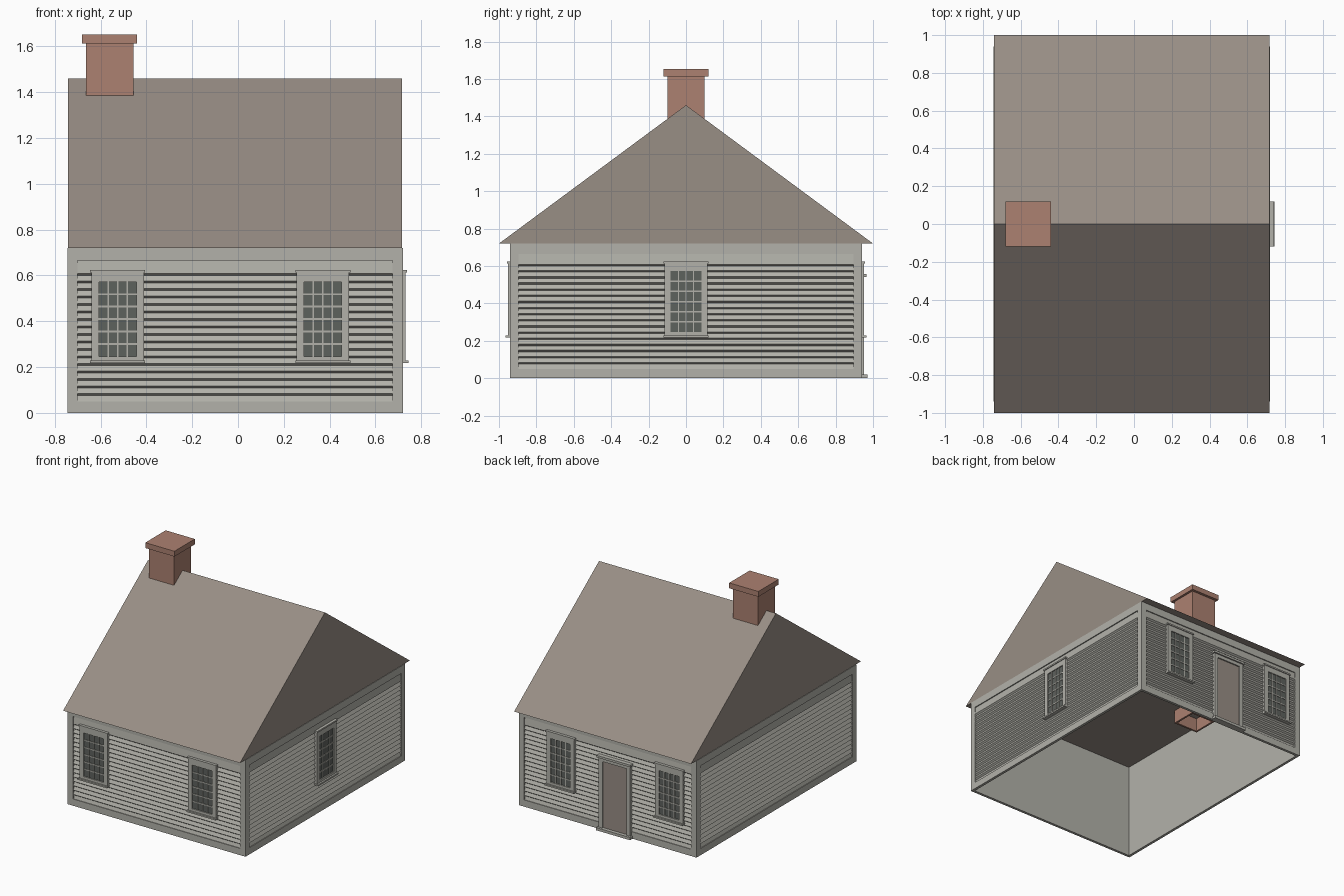
import bpy, bmesh
from math import pi
from mathutils import Matrix, Vector

default = bpy.data.objects.get("Cube")
if default:
    bpy.data.objects.remove(default, do_unlink=True)


def material(name, rgb):
    m = bpy.data.materials.new(name)
    m.use_nodes = True
    colour = [(c / 255) ** 2.2 for c in rgb] + [1.0]
    m.diffuse_color = colour
    m.node_tree.nodes["Principled BSDF"].inputs["Base Color"].default_value = colour
    return m


PAINT = material("pale grey paint", (177, 176, 168))
ROOF = material("brown grey shingle", (151, 141, 132))
BRICK = material("red brick", (171, 128, 112))
GLASS = material("dark glass", (94, 98, 94))

CX = -0.0125            # house centre in x
HALF_X, HALF_Y = 0.7325, 0.94
EAVE, RIDGE = 0.72, 1.46
THICK = 0.02            # wall thickness
MARGIN = 0.045          # corner board width
LOW, HIGH = 0.05, 0.665  # siding panel


def finish(bm, name, mat, matrix=None):
    me = bpy.data.meshes.new(name)
    bmesh.ops.recalc_face_normals(bm, faces=bm.faces)
    bm.to_mesh(me)
    bm.free()
    me.materials.append(mat)
    ob = bpy.data.objects.new(name, me)
    if matrix:
        ob.matrix_world = matrix
    bpy.context.scene.collection.objects.link(ob)
    return ob


def box(bm, x, y, z):
    """Add a box from (min, max) ranges and return its faces."""
    size = [b - a for a, b in (x, y, z)]
    mid = Vector([(a + b) / 2 for a, b in (x, y, z)])
    m = Matrix.Translation(mid) @ Matrix.Diagonal((*size, 1))
    verts = bmesh.ops.create_cube(bm, size=1, matrix=m)["verts"]
    return {f for v in verts for f in v.link_faces}


def boxes(name, mat, matrix, parts):
    """Boxes on a wall: (u range, outward depth range, z range)."""
    bm = bmesh.new()
    for u, d, z in parts:
        box(bm, u, (-d[1], -d[0]), z)
    return finish(bm, name, mat, matrix)


def surround(half, inner, z0, z1, i0, i1, d):
    """Four boxes framing an opening."""
    return [((-half, -inner), d, (z0, z1)), ((inner, half), d, (z0, z1)),
            ((-inner, inner), d, (z0, i0)), ((-inner, inner), d, (i1, z1))]


def siding(name, half, matrix):
    """Clapboards as one sawtooth strip."""
    step = 0.0328
    profile = [(-0.005, LOW)]
    for k in range(17):
        z = 0.08 + k * step
        profile += [(-0.013, z - 0.005), (-0.001, z + 0.004)]
    profile.append((-0.008, HIGH))
    bm = bmesh.new()
    rows = [[bm.verts.new((u, -d, z)) for u in (-half, half)] for d, z in profile]
    for a, b in zip(rows, rows[1:]):
        bm.faces.new((a[0], a[1], b[1], b[0]))
    ob = finish(bm, name, PAINT, matrix)
    # Face the strip outward
    if ob.data.polygons[0].normal.y > 0:
        ob.data.flip_normals()


def window(name, matrix):
    inner, z0, z1 = 0.082, 0.247, 0.572
    trim = surround(0.115, inner, 0.225, 0.615, z0, z1, (-0.012, 0.012))
    trim += [((-0.12, 0.12), (-0.012, 0.018), (0.613, 0.624)),
             ((-0.12, 0.12), (-0.012, 0.025), (0.218, 0.229))]
    boxes(name + "_casing", PAINT, matrix, trim)
    boxes(name + "_glass", GLASS, matrix, [((-inner, inner), (-0.012, 0.004), (z0, z1))])
    bars = []
    for i in range(1, 4):
        u = -inner + i * inner / 2
        bars.append(((u - 0.003, u + 0.003), (0.003, 0.009), (z0, z1)))
    for i in range(1, 6):
        z = z0 + i * (z1 - z0) / 6
        bars.append(((-inner, inner), (0.003, 0.008), (z - 0.004, z + 0.004)))
    boxes(name + "_muntins", PAINT, matrix, bars)


def door(matrix):
    trim = surround(0.13, 0.1, 0, 0.545, 0.02, 0.515, (-0.012, 0.013))
    trim += [((-0.14, 0.14), (-0.012, 0.024), (0.54, 0.556)),
             ((-0.14, 0.14), (-0.012, 0.03), (0, 0.02))]
    boxes("door_casing", PAINT, matrix, trim)
    boxes("door_panel", ROOF, matrix, [((-0.1, 0.1), (-0.012, 0.003), (0.02, 0.515))])


# Walls: name, turn about z, half length, distance, window offsets
walls = [("front", 0, HALF_X, HALF_Y, (-0.5125, 0.3825)),
         ("left", pi / 2, HALF_Y, HALF_X, (0,)),
         ("back", pi, HALF_X, HALF_Y, (0.5125, -0.3825)),
         ("right", -pi / 2, HALF_Y, HALF_X, ())]
for name, turn, half, dist, offsets in walls:
    M = (Matrix.Translation((CX, 0, 0)) @ Matrix.Rotation(turn, 4, "Z")
         @ Matrix.Translation((0, -dist, 0)))
    end = half if name in ("front", "back") else half - THICK
    inner = half - MARGIN
    boards = surround(end, inner, 0, EAVE, LOW, HIGH, (-THICK, 0))
    boards.append(((-inner, inner), (-THICK, -0.015), (LOW, HIGH)))
    boxes(name + "_wall", PAINT, M, boards)
    siding(name + "_siding", inner, M)
    for i, u in enumerate(offsets):
        window(f"{name}_window_{i + 1}", M @ Matrix.Translation((u, 0, 0)))
    if name == "back":
        door(M @ Matrix.Translation((0.065, 0, 0)))

# Gabled roof prism with flat ceiling
bm = bmesh.new()
ends = [[bm.verts.new((CX + x, y, z)) for y, z in ((-1, EAVE), (1, EAVE), (0, RIDGE))]
        for x in (-0.729, 0.729)]
a, b = ends
bm.faces.new(a)
bm.faces.new(b)
for i in range(3):
    j = (i + 1) % 3
    bm.faces.new((a[i], a[j], b[j], b[i]))
finish(bm, "roof", ROOF)

# Chimney stack with hollow foot, and its cap
bm = bmesh.new()
faces = box(bm, (-0.663, -0.457), (-0.1, 0.1), (0.62, 1.615))
foot = min(faces, key=lambda f: f.calc_center_median().z)
bmesh.ops.inset_region(bm, faces=[foot], thickness=0.02)
top = bmesh.ops.extrude_face_region(bm, geom=[foot])["geom"]
bmesh.ops.delete(bm, geom=[foot], context="FACES_ONLY")
bmesh.ops.translate(bm, verts=[v for v in top if isinstance(v, bmesh.types.BMVert)],
                    vec=(0, 0, 0.9))
finish(bm, "chimney_stack", BRICK)
bm = bmesh.new()
box(bm, (-0.68, -0.44), (-0.12, 0.12), (1.612, 1.652))
finish(bm, "chimney_cap", BRICK)
